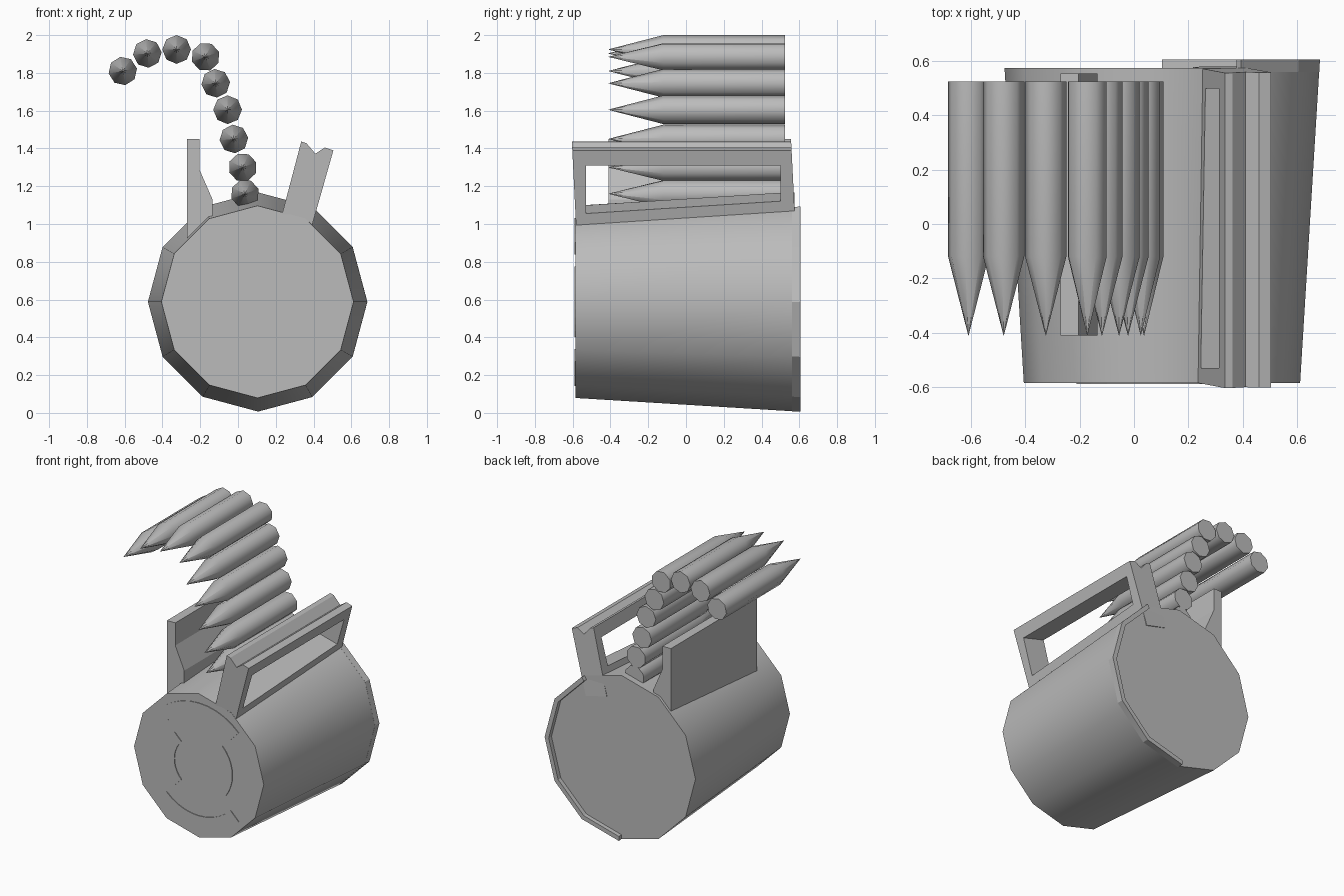
import bpy, bmesh, math
from mathutils import Vector

if "Cube" in bpy.data.objects:
    bpy.data.objects.remove(bpy.data.objects["Cube"])

grey = bpy.data.materials.new("metal grey")
grey.diffuse_color = (0.5, 0.5, 0.5, 1)
grey.use_nodes = True
grey.node_tree.nodes["Principled BSDF"].inputs["Base Color"].default_value = grey.diffuse_color
CX, CZ = 0.103, 0.588          # drum axis


def finish(name, bm, smooth=None):
    """Turn a bmesh into a named, coloured object."""
    bmesh.ops.recalc_face_normals(bm, faces=bm.faces)
    me = bpy.data.meshes.new(name)
    bm.to_mesh(me)
    bm.free()
    me.materials.append(grey)
    ob = bpy.data.objects.new(name, me)
    bpy.context.collection.objects.link(ob)
    if smooth:
        bpy.ops.object.select_all(action='DESELECT')
        ob.select_set(True)
        bpy.context.view_layer.objects.active = ob
        bpy.ops.object.shade_smooth_by_angle(angle=math.radians(smooth))
    return ob


def loft(name, rings, smooth=None):
    """Join closed rings of points into a capped solid."""
    bm = bmesh.new()
    rows = [[bm.verts.new(p) for p in r] for r in rings]
    n = len(rows[0])
    for a, b in zip(rows, rows[1:]):
        for i in range(n):
            j = (i + 1) % n
            bm.faces.new((a[i], a[j], b[j], b[i]))
    bm.faces.new(rows[0])
    bm.faces.new(rows[-1])
    bmesh.ops.remove_doubles(bm, verts=bm.verts, dist=1e-5)
    return finish(name, bm, smooth)


def circle(x, z, y, r, n, turn=0):
    return [(x + r * math.cos(math.radians(turn + 360 * i / n)), y,
             z + r * math.sin(math.radians(turn + 360 * i / n))) for i in range(n)]


def arc_band(name, r0, r1, y0, y1, a0, a1, steps, taper=1.0):
    """Curved bar around the drum axis; taper scales the outer radius at y0."""
    rings = []
    for i in range(steps + 1):
        a = math.radians(a0 + (a1 - a0) * i / steps)
        c, s = math.cos(a), math.sin(a)
        rings.append([(CX + r * c, y, CZ + r * s) for r, y in
                      ((r0, y0), (r1 * taper, y0), (r1, y1), (r0, y1))])
    return loft(name, rings)


# Tapered twelve-sided drum
loft("drum", [circle(CX, CZ, -0.585, 0.509, 12), circle(CX, CZ, 0.575, 0.58, 12)], 35)

# Raised lip around the right half of the back
arc_band("back_rim", 0.55, 0.582, 0.56, 0.606, -90, 60, 5, 0.996)

# Thin raised arcs on the front face
for k, a in enumerate((45, 225)):
    arc_band(f"outer_arc_{k + 1}", 0.355, 0.445, -0.59, -0.584, a, a + 90, 10)
    arc_band(f"inner_arc_{k + 1}", 0.19, 0.265, -0.59, -0.584, a + 90, a + 180, 10)

# Left feed plate with a thickened foot
plate = [(-0.27, 0.88), (-0.27, 1.45), (-0.205, 1.45), (-0.205, 1.29),
         (-0.135, 1.13), (-0.135, 0.95)]
loft("feed_plate", [[(x, y, z) for x, z in plate] for y in (-0.41, 0.555)])

# Leaning handle with a notched top, slightly sheared towards the front
grip = [(0.217, 0.99), (0.335, 1.437), (0.362, 1.428), (0.41, 1.372),
        (0.46, 1.405), (0.505, 1.39), (0.38, 0.95)]
handle = loft("handle", [[(x, y - 0.05 * (z - 1.05), z) for x, z in grip]
                         for y in (-0.585, 0.576)])

# Window through the handle, its lower edge following the drum's taper
along, across = Vector((0.26, 0, 0.966)), Vector((0.966, 0, -0.26))
base = Vector((0.235, 0, 1.06))
corners = [(-0.53, 0.041), (0.5, 0.109), (0.5, 0.305), (-0.53, 0.305)]
cutter = loft("window_cutter", [[base + along * t + across * v + Vector((0, y, 0))
                                 for y, t in corners] for v in (-0.1, 0.3)])
cutter.hide_render = True
cut = handle.modifiers.new("window", 'BOOLEAN')
cut.operation, cut.solver, cut.object = 'DIFFERENCE', 'EXACT', cutter
bpy.context.view_layer.objects.active = handle
bpy.ops.object.modifier_apply(modifier=cut.name)
bpy.data.objects.remove(cutter)

# Belt of pointed rounds rising out of the drum and curling left
belt = [(-0.61, 1.81, 10), (-0.48, 1.903, 5), (-0.325, 1.924, 0), (-0.172, 1.885, 20),
        (-0.118, 1.745, 5), (-0.055, 1.605, 0), (-0.022, 1.45, 5),
        (0.025, 1.30, 20), (0.037, 1.16, 20)]
for k, (x, z, turn) in enumerate(belt):
    loft(f"round_{k + 1}", [circle(x, z, 0.525, 0.076, 8, turn),
                            circle(x, z, -0.12, 0.076, 8, turn),
                            circle(x, z, -0.41, 0.0008, 8, turn)], 50)
